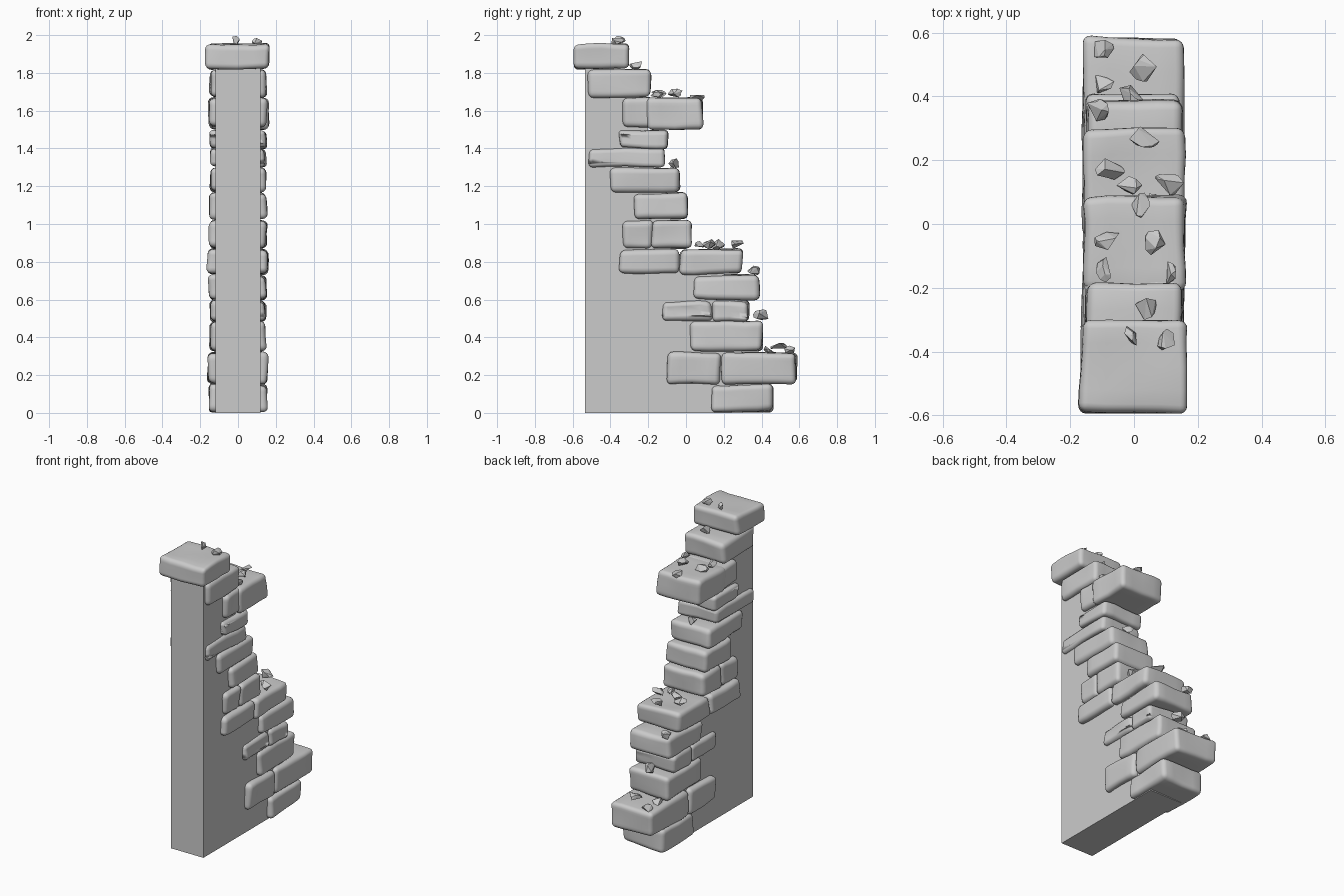
import bpy, bmesh, random
from mathutils import Vector, noise

random.seed(7)


def make_object(name, bm):
    bmesh.ops.recalc_face_normals(bm, faces=bm.faces[:])
    mesh = bpy.data.meshes.new(name)
    bm.to_mesh(mesh)
    bm.free()
    obj = bpy.data.objects.new(name, mesh)
    bpy.context.collection.objects.link(obj)
    return obj


def stone(name, y0, y1, z0, z1, half):
    """Softly worn block spanning the wall thickness."""
    size = Vector((2 * half, y1 - y0, z1 - z0))
    centre = Vector((0, (y0 + y1) / 2, (z0 + z1) / 2))
    bm = bmesh.new()
    bmesh.ops.create_cube(bm, size=1)
    for v in bm.verts:  # uneven corners
        v.co = Vector([c * s - (1 if c > 0 else -1) * random.uniform(0, 0.012)
                       for c, s in zip(v.co, size)])
    bmesh.ops.subdivide_edges(bm, edges=bm.edges[:], cuts=3, use_grid_fill=True)
    sharp = [e for e in bm.edges if e.calc_face_angle(0) > 0.8]
    bmesh.ops.bevel(bm, geom=sharp, offset=0.027, offset_type='OFFSET',
                    segments=4, profile=0.5, affect='EDGES', clamp_overlap=True)
    for v in bm.verts:  # worn surface
        p = v.co + centre
        v.co = p + noise.noise_vector(p * 7) * 0.009
        v.co.z = max(v.co.z, 0.003)
    for f in bm.faces:
        f.smooth = True
    return make_object(name, bm)


def chip(name, x, y, z, r):
    """Faceted rubble chunk resting on a ledge at height z."""
    bm = bmesh.new()
    turn = random.uniform(0.75, 1.2)
    for _ in range(11):
        d = Vector([random.gauss(0, 1) for _ in range(3)]).normalized()
        bm.verts.new((x + d.x * r / turn, y + d.y * r * turn, z + 0.012 + d.z * r * 0.68))
    hull = bmesh.ops.convex_hull(bm, input=bm.verts[:])
    loose = [v for v in bm.verts if not v.link_faces]
    bmesh.ops.delete(bm, geom=loose, context='VERTS')
    return make_object(name, bm)


# Plain wall core, extruded side profile
profile = [(-0.535, 0), (0.3, 0), (0.3, 0.3), (0.24, 0.7), (0.15, 0.78), (-0.08, 0.85),
           (-0.08, 1.1), (-0.15, 1.27), (-0.2, 1.35), (-0.2, 1.6), (-0.3, 1.75),
           (-0.36, 1.84), (-0.535, 1.84)]
bm = bmesh.new()
face = bm.faces.new([bm.verts.new((-0.12, y, z)) for y, z in profile])
out = bmesh.ops.extrude_face_region(bm, geom=[face])
bmesh.ops.translate(bm, vec=(0.24, 0, 0),
                    verts=[v for v in out['geom'] if isinstance(v, bmesh.types.BMVert)])
make_object("wall_core", bm)

# Broken-edge stones: y range, z range, half thickness
stones = [
    (0.125, 0.465, 0.0, 0.155, 0.157), (0.18, 0.59, 0.15, 0.325, 0.163),
    (-0.105, 0.185, 0.145, 0.325, 0.165), (0.02, 0.415, 0.32, 0.49, 0.153),
    (-0.13, 0.14, 0.475, 0.6, 0.15), (0.13, 0.335, 0.48, 0.6, 0.152),
    (0.035, 0.39, 0.595, 0.735, 0.157), (-0.04, 0.305, 0.73, 0.87, 0.166),
    (-0.36, -0.03, 0.735, 0.87, 0.168), (-0.345, -0.17, 0.865, 1.025, 0.158),
    (-0.18, 0.035, 0.865, 1.025, 0.158), (-0.285, 0.02, 1.02, 1.17, 0.16),
    (-0.41, -0.025, 1.165, 1.305, 0.15), (-0.52, -0.115, 1.3, 1.405, 0.15),
    (-0.36, -0.09, 1.395, 1.505, 0.153), (-0.335, -0.15, 1.51, 1.67, 0.155),
    (-0.21, 0.095, 1.5, 1.675, 0.166), (-0.525, -0.18, 1.67, 1.825, 0.153),
    (-0.597, -0.295, 1.815, 1.96, 0.176),
]
for i, s in enumerate(stones):
    stone(f"edge_stone_{i + 1}", *s)

# Rubble on the ledges: x, y, ledge height, radius
rubble = [
    (-0.1, 0.55, 0.32, 0.036), (0.035, 0.49, 0.335, 0.048), (-0.11, 0.445, 0.325, 0.04),
    (-0.01, 0.4, 0.505, 0.046), (-0.115, 0.36, 0.74, 0.042), (0.025, 0.27, 0.88, 0.046),
    (-0.075, 0.165, 0.88, 0.046), (-0.015, 0.12, 0.88, 0.036), (0.105, 0.125, 0.88, 0.045),
    (0.05, 0.07, 0.875, 0.034), (0.02, 0.06, 1.66, 0.036), (-0.075, -0.055, 1.68, 0.042),
    (0.065, -0.055, 1.68, 0.04), (-0.09, -0.145, 1.675, 0.036), (0.105, -0.155, 1.675, 0.034),
    (0.035, -0.26, 1.83, 0.04), (-0.02, -0.365, 1.96, 0.038), (0.1, -0.365, 1.955, 0.034),
    (0.0, -0.055, 1.31, 0.038),
]
for i, r in enumerate(rubble):
    chip(f"rubble_{i + 1}", *r)
